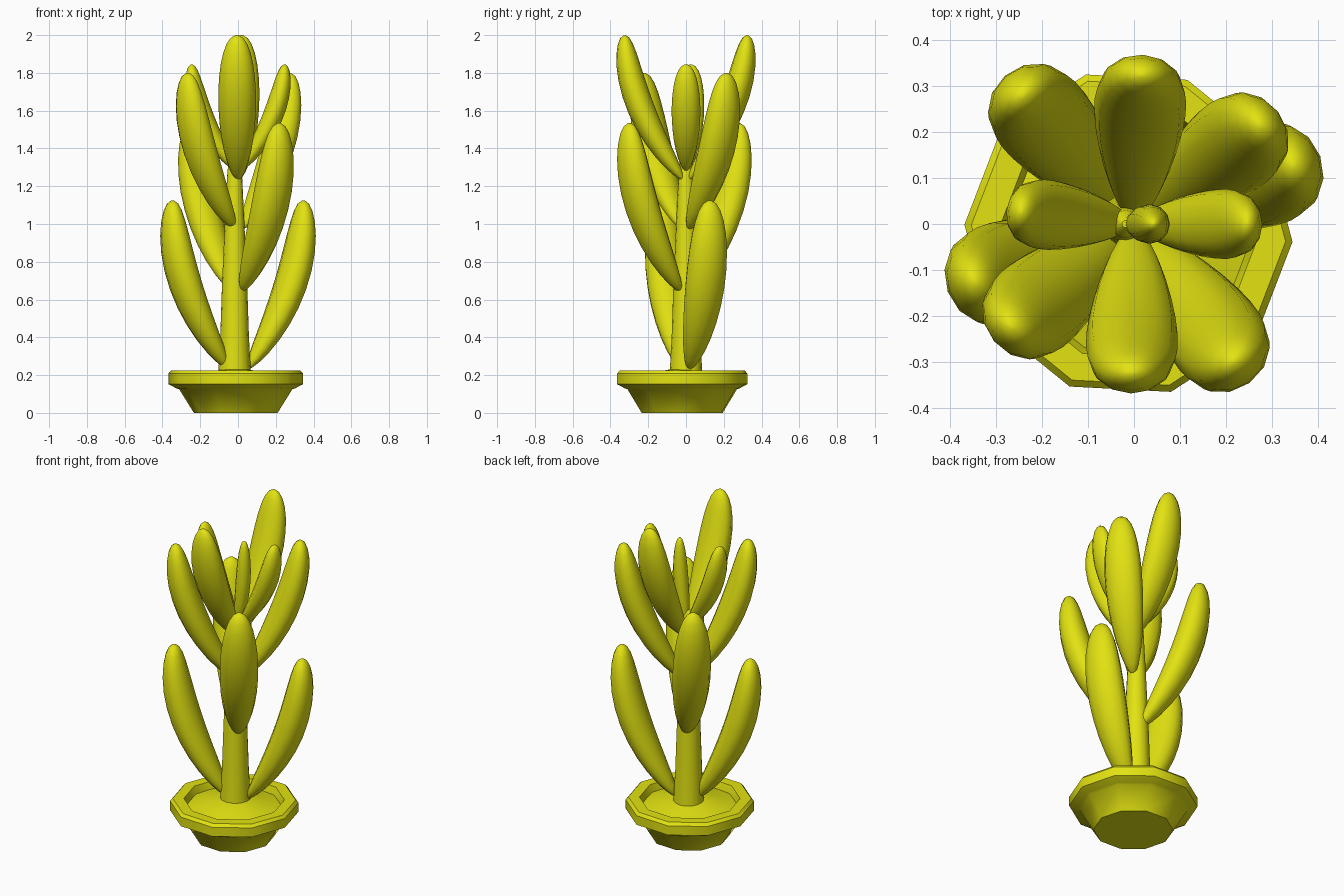
import bpy, bmesh
from math import sin, cos, pi, radians
from mathutils import Vector

if "Cube" in bpy.data.objects:
    bpy.data.objects.remove(bpy.data.objects["Cube"])

mat = bpy.data.materials.new("yellow green")
mat.diffuse_color = (0.76, 0.76, 0.006, 1)
mat.use_nodes = True
mat.node_tree.nodes["Principled BSDF"].inputs["Base Color"].default_value = mat.diffuse_color


def loft(name, rings, angle=30):
    """Skin a list of equal-length point rings and cap both ends."""
    bm = bmesh.new()
    vr = [[bm.verts.new(p) for p in r] for r in rings]
    n = len(vr[0])
    for a, b in zip(vr, vr[1:]):
        for i in range(n):
            j = (i + 1) % n
            bm.faces.new((a[i], a[j], b[j], b[i]))
    bm.faces.new(vr[0][::-1])
    bm.faces.new(vr[-1])
    bmesh.ops.recalc_face_normals(bm, faces=bm.faces)
    me = bpy.data.meshes.new(name)
    bm.to_mesh(me)
    bm.free()
    me.materials.append(mat)
    ob = bpy.data.objects.new(name, me)
    bpy.context.collection.objects.link(ob)
    bpy.context.view_layer.objects.active = ob
    ob.select_set(True)
    bpy.ops.object.shade_smooth_by_angle(angle=radians(angle))
    ob.select_set(False)
    return ob


def lathe(name, profile, n, cx, cy, start=0, angle=30):
    rings = [[(cx + r * cos(start + 2 * pi * i / n), cy + r * sin(start + 2 * pi * i / n), z)
              for i in range(n)] for r, z in profile]
    return loft(name, rings, angle)


# Ten-sided pot with a wide rim
lathe("pot", [(0.222, 0), (0.300, 0.125), (0.315, 0.130), (0.357, 0.152), (0.357, 0.208),
              (0.342, 0.225), (0.280, 0.225), (0.268, 0.19), (0.26, 0.15)],
      10, -0.012, -0.02, radians(-3), 40)

# Gently domed soil
lathe("soil", [(0.268, 0.165), (0.268, 0.18), (0.22, 0.192), (0.15, 0.21), (0.08, 0.228), (0.02, 0.232)],
      20, -0.012, -0.02, radians(-3), 60)

# Tapering stem
lathe("stem", [(0.088, 0.18), (0.076, 0.4), (0.066, 0.7), (0.052, 1.0), (0.04, 1.25), (0.03, 1.36), (0.008, 1.39)],
      16, -0.018, 0, 0, 50)


def leaf(name, deg, base, mid, tip, half_w, half_t):
    """Fleshy leaf: elliptical sections along a curve of (radius, height) points."""
    out = Vector((cos(radians(deg)), sin(radians(deg)), 0))
    side = Vector((-out.y, out.x, 0))
    up = Vector((0, 0, 1))
    rings, steps, n = [], 14, 12
    for k in range(steps + 1):
        u = 0.5 - 0.5 * cos(pi * (0.03 + 0.95 * k / steps))
        p = [(1 - u) ** 2 * a + 2 * u * (1 - u) * b + u * u * c for a, b, c in zip(base, mid, tip)]
        d = [(1 - u) * (b - a) + u * (c - b) for a, b, c in zip(base, mid, tip)]
        normal = (out * d[1] - up * d[0]).normalized()
        # widest past the middle, slim at the base, blunt at the tip
        s = u ** 0.6 * (1 - u) ** 0.45 / 0.488
        c = out * p[0] + up * p[1]
        rings.append([c + side * (half_w * s * cos(2 * pi * i / n))
                      + normal * (half_t * s * sin(2 * pi * i / n)) for i in range(n)])
    return loft(name, rings, 60)


# Opposite leaf pairs climbing the stem: angles, base, mid, tip, half width, half thickness
pairs = [
    ("lowest_leaf", (20, 200), (0.05, 0.23), (0.375, 0.66), (0.368, 1.125), 0.110, 0.085),
    ("lower_leaf", (-54, 131), (0.03, 0.64), (0.365, 1.07), (0.370, 1.535), 0.107, 0.084),
    ("middle_leaf", (38, 220), (0.02, 0.97), (0.33, 1.37), (0.348, 1.80), 0.106, 0.079),
    ("upper_leaf", (87, 269), (0.01, 1.23), (0.305, 1.60), (0.325, 2.0), 0.100, 0.072),
    ("top_leaf", (0, 174), (0.005, 1.28), (0.23, 1.55), (0.247, 1.845), 0.076, 0.054),
]
for name, angles, base, mid, tip, w, t in pairs:
    for k, a in enumerate(angles):
        leaf(f"{name}_{k + 1}", a, base, mid, tip, w, t)

# Slim bud at the crown
leaf("crown_bud", 0, (-0.01, 1.27), (0.045, 1.5), (0.042, 1.815), 0.043, 0.041)
